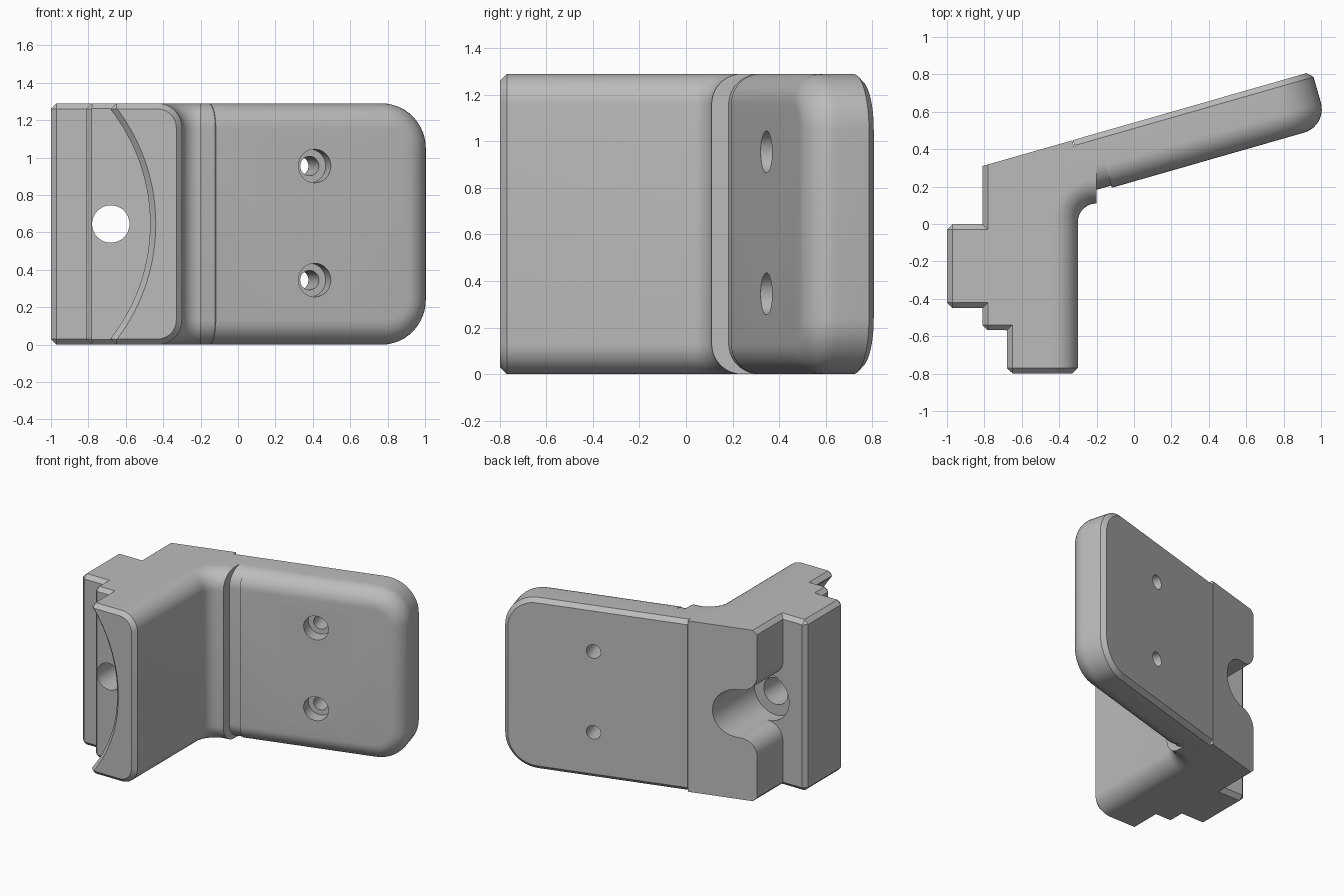
import bpy, bmesh
from math import sin, cos, pi, radians
from mathutils import Vector, Matrix

cube = bpy.data.objects.get("Cube")
if cube:
    bpy.data.objects.remove(cube, do_unlink=True)

H = 1.29            # height
MID = H / 2
FILLET = 0.13
CHAMFER = 0.03
TILT = Matrix.Translation((0, 0.542, 0)) @ Matrix.Rotation(radians(16), 4, 'Z')

grey = bpy.data.materials.new("plain_grey")
grey.use_nodes = True
colour = (0.5, 0.5, 0.5, 1)
grey.diffuse_color = colour
grey.node_tree.nodes["Principled BSDF"].inputs["Base Color"].default_value = colour


def arc(cx, cy, r, a0, a1, n=12):
    """Points on an arc, angles in degrees."""
    angles = [radians(a0 + (a1 - a0) * i / n) for i in range(n + 1)]
    return [(cx + r * cos(a), cy + r * sin(a)) for a in angles]


def prism(points, depth):
    """Closed outline extruded by a vector."""
    bm = bmesh.new()
    face = bm.faces.new([bm.verts.new(p) for p in points])
    made = bmesh.ops.extrude_face_region(bm, geom=[face], use_keep_orig=True)
    moved = [g for g in made["geom"] if isinstance(g, bmesh.types.BMVert)]
    bmesh.ops.translate(bm, verts=moved, vec=Vector(depth))
    bmesh.ops.recalc_face_normals(bm, faces=bm.faces[:])
    return bm


def bevel(bm, rule, size, segments):
    edges = [e for e in bm.edges
             if rule(e, (e.verts[0].co + e.verts[1].co) / 2)]
    bmesh.ops.bevel(bm, geom=edges, offset=size, segments=segments,
                    profile=0.5, affect='EDGES', clamp_overlap=False)


def finish(name, bm, matrix=Matrix()):
    bmesh.ops.transform(bm, matrix=matrix, verts=bm.verts[:])
    bmesh.ops.recalc_face_normals(bm, faces=bm.faces[:])
    mesh = bpy.data.meshes.new(name)
    bm.to_mesh(mesh)
    bm.free()
    mesh.materials.append(grey)
    obj = bpy.data.objects.new(name, mesh)
    bpy.context.collection.objects.link(obj)
    return obj


def rod(x, z, y0, y1, r0, r1=None, n=48, matrix=Matrix()):
    """Cylinder or cone cutter along y, r0 at y0 and r1 at y1."""
    bm = bmesh.new()
    place = Matrix.Translation((x, (y0 + y1) / 2, z)) @ Matrix.Rotation(-pi / 2, 4, 'X')
    bmesh.ops.create_cone(bm, cap_ends=True, segments=n, radius1=r0,
                          radius2=r0 if r1 is None else r1,
                          depth=y1 - y0, matrix=place)
    return finish("cutter", bm, matrix)


def cut(obj, cutters):
    bpy.context.view_layer.objects.active = obj
    for c in cutters:
        c.hide_render = True
        mod = obj.modifiers.new("cut", 'BOOLEAN')
        mod.operation, mod.solver, mod.object = 'DIFFERENCE', 'EXACT', c
        bpy.ops.object.modifier_apply(modifier=mod.name)
        bpy.data.objects.remove(c, do_unlink=True)


def smooth(obj):
    bpy.ops.object.select_all(action='DESELECT')
    obj.select_set(True)
    bpy.context.view_layer.objects.active = obj
    bpy.ops.object.shade_smooth_by_angle(angle=radians(25))


# Stepped arm with the curved inner corner
outline = [(-0.81, 0.31), (-0.81, 0), (-1, 0), (-1, -0.45), (-0.81, -0.45),
           (-0.81, -0.57), (-0.68, -0.57), (-0.68, -0.8), (-0.3, -0.8)]
outline += arc(-0.2, 0.01, 0.1, 180, 90)
outline += [(-0.2, 0.4), (-0.32, 0.41), (-0.33, 0.447)]
bm = prism([(x, y, 0) for x, y in outline], (0, 0, H))


def inner_rim(e, m):
    flat = abs(e.verts[0].co.z - e.verts[1].co.z) < 0.001
    return flat and -0.301 < m.x < -0.201 and m.y < 0.12 and \
        min(v.co.x for v in e.verts) > -0.301


def stepped_rim(e, m):
    return m.y < 0.2 and m.x < -0.25 and e.is_convex and \
        e.calc_face_angle(0) > radians(60)


bevel(bm, inner_rim, FILLET, 10)
bevel(bm, stepped_rim, CHAMFER, 1)
arm = finish("stepped_arm", bm)

# Curved front cut with bevelled lip, bolt hole, and rear pocket open to the side
HOLE = -0.68
half = arc(-0.69, 0.3, 0.12, 270, 180)
mouth = [(HOLE, 0.18)] + half + [(-0.9, 0.3)]
mouth += [(x, -z) for x, z in reversed(mouth)]
pocket_mouth = finish("cutter", prism([(x, 0.001, MID + z) for x, z in mouth], (0, 0.6, 0)))
cut(arm, [
    rod(-1.46, MID, -0.77, -0.568, 0.99, n=160),
    rod(-1.46, MID, -0.82, -0.769, 1.04, 0.99, n=160),
    rod(HOLE, MID, -1, 0.6, 0.1),
    rod(HOLE, MID, -0.1, 0.6, 0.18),
    pocket_mouth])
smooth(arm)


# Tilted plate: soft front rim, chamfered back rim
def plate(name, u0, u1, thick, corner):
    points = [(u0, 0), (u0, H)]
    if corner:
        points += arc(u1 - corner, H - corner, corner, 90, 0)
        points += arc(u1 - corner, corner, corner, 0, -90)
    else:
        points += [(u1, H), (u1, 0)]
    b = prism([(x, 0, z) for x, z in points], (0, -thick, 0))

    def rim(front):
        def rule(e, m):
            on_level = all(abs(v.co.y + (thick if front else 0)) < 0.001 for v in e.verts)
            at_end = abs(m.x - u0) < 0.001 or (not corner and abs(m.x - u1) < 0.001)
            return on_level and not at_end
        return rule

    bevel(b, rim(True), FILLET, 10)
    bevel(b, rim(False), CHAMFER, 1)
    return finish(name, b, TILT)


THICK = 0.302
neck = plate("plate_neck", -0.34, -0.21, THICK - 0.012, 0)
panel = plate("mounting_plate", -0.21, 0.99, THICK, 0.24)

# Two counterbored screw holes
for z in (0.345, 0.955):
    cut(panel, [rod(0.34, z, -0.5, 0.2, 0.052, n=32, matrix=TILT),
                rod(0.34, z, -0.5, -THICK + 0.1, 0.09, n=32, matrix=TILT)])
for obj in (neck, panel):
    smooth(obj)
